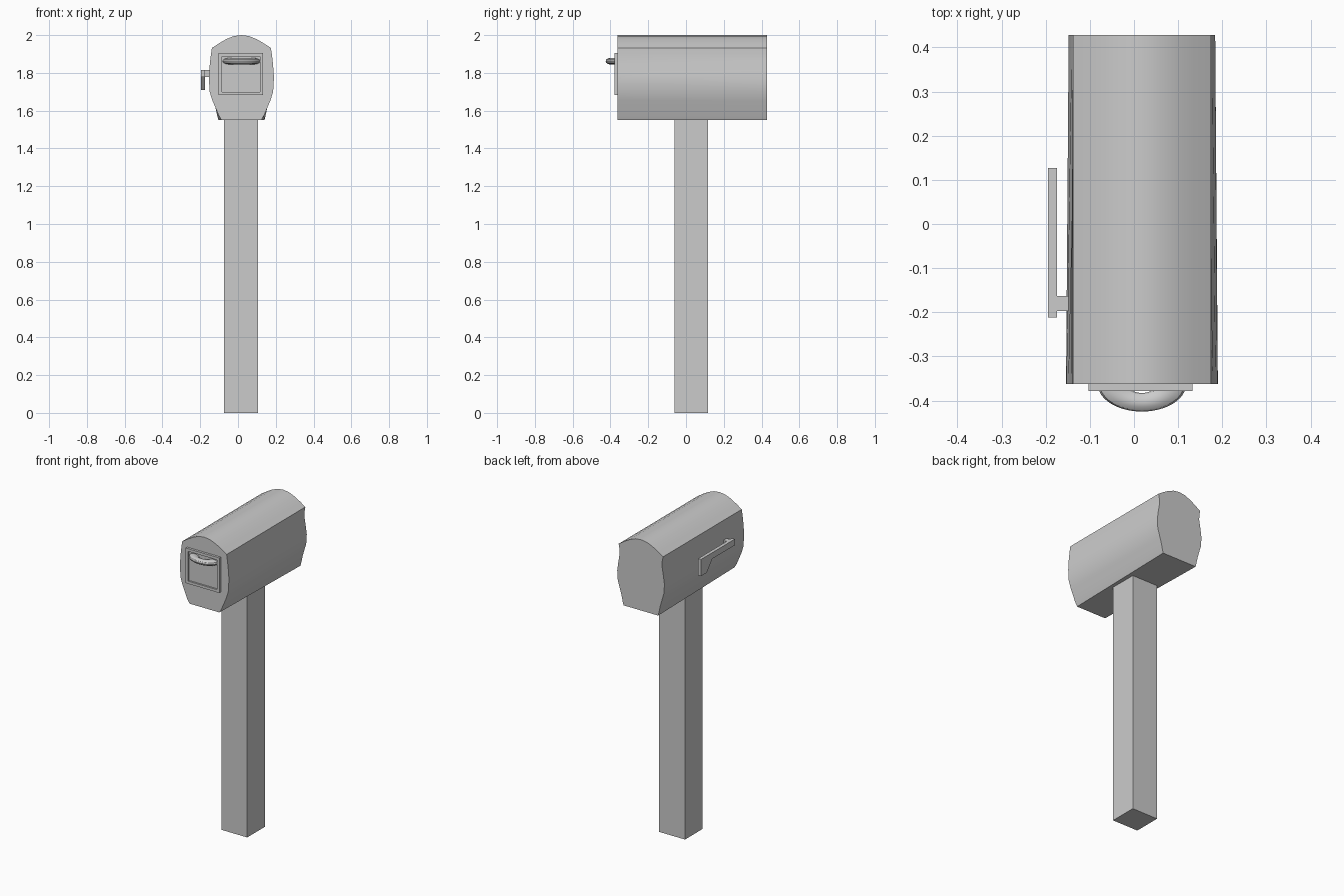
import bpy, bmesh, math

if "Cube" in bpy.data.objects:
    bpy.data.objects.remove(bpy.data.objects["Cube"])

CX = 0.018          # symmetry line of the box
Y0, Y1 = -0.363, 0.428


def make(name, bm, smooth=False):
    bmesh.ops.recalc_face_normals(bm, faces=bm.faces[:])
    me = bpy.data.meshes.new(name)
    bm.to_mesh(me)
    bm.free()
    ob = bpy.data.objects.new(name, me)
    bpy.context.collection.objects.link(ob)
    if smooth:
        bpy.ops.object.select_all(action='DESELECT')
        ob.select_set(True)
        bpy.context.view_layer.objects.active = ob
        bpy.ops.object.shade_smooth_by_angle(angle=math.radians(30))
    return ob


def loft(name, a, b, smooth=False):
    """Closed solid between two matching rings of points."""
    bm = bmesh.new()
    ra = [bm.verts.new(p) for p in a]
    rb = [bm.verts.new(p) for p in b]
    n = len(ra)
    for i in range(n):
        j = (i + 1) % n
        bm.faces.new((ra[i], ra[j], rb[j], rb[i]))
    bm.faces.new(ra)
    bm.faces.new(rb)
    return make(name, bm, smooth)


def box(name, x0, x1, y0, y1, z0, z1):
    ring = [(x0, y0), (x1, y0), (x1, y1), (x0, y1)]
    return loft(name, [(x, y, z0) for x, y in ring], [(x, y, z1) for x, y in ring])


def ring(half, y):
    """Mirror a half profile (offset, z) about the box centre line."""
    pts = half + [(-d, z) for d, z in reversed(half) if d > 0]
    return [(CX + d, y, z) for d, z in pts]


# Post
box("post", -0.075, 0.107, -0.06, 0.117, 0.0, 1.552)

# Mailbox body: convex front outline, waisted back outline
arch = [(0, 2.0), (0.04, 1.995), (0.08, 1.979), (0.118, 1.957), (0.156, 1.932)]
front = arch + [(0.161, 1.90), (0.167, 1.85), (0.171, 1.80), (0.172, 1.77), (0.168, 1.70),
                (0.154, 1.655), (0.137, 1.615), (0.12, 1.575), (0.105, 1.55)]
back = arch + [(0.150, 1.90), (0.149, 1.87), (0.159, 1.81), (0.166, 1.76), (0.162, 1.70),
               (0.147, 1.65), (0.137, 1.615), (0.128, 1.575), (0.122, 1.55)]
loft("mailbox_body", ring(front, Y0), ring(back, Y1), True)

# Door frame and recessed door
DX0, DX1, DZ0, DZ1, W = -0.103, 0.133, 1.682, 1.905, 0.017
FY = -0.378
box("door_frame_left", DX0, DX0 + W, FY, Y0, DZ0, DZ1)
box("door_frame_right", DX1 - W, DX1, FY, Y0, DZ0, DZ1)
box("door_frame_top", DX0 + W, DX1 - W, FY, Y0, DZ1 - W, DZ1)
box("door_frame_bottom", DX0 + W, DX1 - W, FY, Y0, DZ0, DZ0 + W)
box("door_panel", DX0 + W, DX1 - W, -0.367, Y0, DZ0 + W, DZ1 - W)

# Handle: flattened half ring on the door
bm = bmesh.new()
NU, NV = 24, 12
rows = []
for i in range(NU + 1):
    u = math.pi + math.pi * i / NU
    row = []
    for k in range(NV):
        v = 2 * math.pi * k / NV
        r = 0.066 + 0.034 * math.cos(v)
        row.append(bm.verts.new((CX + r * math.cos(u), Y0 + 0.62 * r * math.sin(u),
                                 1.862 + 0.017 * math.sin(v))))
    rows.append(row)
for p, q in zip(rows, rows[1:]):
    for k in range(NV):
        m = (k + 1) % NV
        bm.faces.new((p[k], p[m], q[m], q[k]))
bm.faces.new(rows[0])
bm.faces.new(rows[-1])
make("door_handle", bm, True)

# Signal flag and its pivot
flag = [(-0.212, 1.777), (-0.212, 1.816), (0.127, 1.816), (0.127, 1.71),
        (0.07, 1.71), (0.015, 1.777)]
loft("flag", [(-0.195, y, z) for y, z in flag], [(-0.174, y, z) for y, z in flag])
box("flag_pivot", -0.175, -0.145, -0.197, -0.163, 1.779, 1.814)
